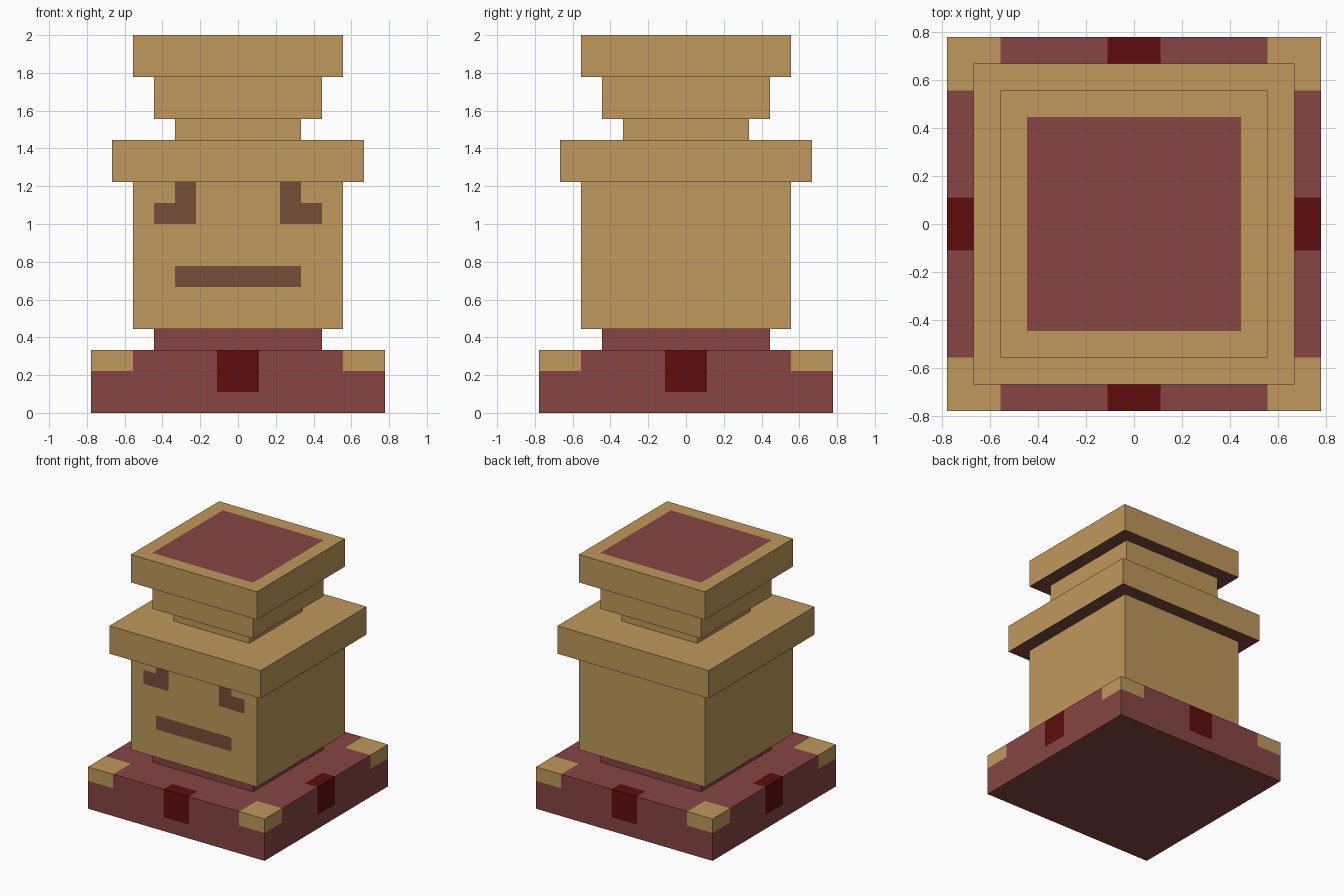
import bpy
import bmesh
from mathutils import Vector

default = bpy.data.objects.get("Cube")
if default:
    bpy.data.objects.remove(default, do_unlink=True)

U = 1 / 9  # block unit; all part sizes below are in these units


def make_material(name, hex_code):
    def linear(v):
        return v / 12.92 if v <= 0.04045 else ((v + 0.055) / 1.055) ** 2.4
    rgb = [linear(int(hex_code[i:i + 2], 16) / 255) for i in (0, 2, 4)]
    mat = bpy.data.materials.new(name)
    mat.use_nodes = True
    mat.diffuse_color = (*rgb, 1)
    mat.node_tree.nodes["Principled BSDF"].inputs["Base Color"].default_value = (*rgb, 1)
    return mat


MATERIALS = [
    make_material("sandy_tan", "BF985B"),
    make_material("brick_red", "864542"),
    make_material("deep_red", "5F0C0D"),
    make_material("face_brown", "754F3A"),
]
TAN, RED, DEEP, BROWN = range(4)


def block(name, half, bottom, top, rule, side_cuts=(), height_cuts=()):
    """Square block, cut along the given lines, coloured face by face."""
    bm = bmesh.new()
    bmesh.ops.create_cube(bm, size=1)
    for v in bm.verts:
        v.co = Vector((v.co.x * 2 * half, v.co.y * 2 * half,
                       bottom if v.co.z < 0 else top))
    planes = [(axis, sign * c) for c in side_cuts for axis in (0, 1) for sign in (-1, 1)]
    planes += [(2, c) for c in height_cuts]
    for axis, offset in planes:
        normal = Vector((0, 0, 0))
        normal[axis] = 1
        bmesh.ops.bisect_plane(bm, geom=bm.verts[:] + bm.edges[:] + bm.faces[:],
                               plane_co=normal * offset, plane_no=normal)
    bm.normal_update()
    for f in bm.faces:
        f.material_index = rule(f.calc_center_median(), f.normal, half)
    bmesh.ops.scale(bm, vec=(U, U, U), verts=bm.verts)
    mesh = bpy.data.meshes.new(name)
    bm.to_mesh(mesh)
    bm.free()
    for mat in MATERIALS:
        mesh.materials.append(mat)
    obj = bpy.data.objects.new(name, mesh)
    bpy.context.collection.objects.link(obj)
    return obj


# Colour rules: c is the face centre, n its normal, h the block's half width
def plain_red(c, n, h):
    return RED


def tan_tier(c, n, h):
    if n.z < -0.5:  # underside: brown with red corners
        return RED if min(abs(c.x), abs(c.y)) > h - 1 else BROWN
    return TAN


def top_tier(c, n, h):
    if n.z > 0.5 and max(abs(c.x), abs(c.y)) < h - 1:
        return RED
    return tan_tier(c, n, h)


def base_rule(c, n, h):
    near, far = sorted((abs(c.x), abs(c.y)))
    if n.z < -0.5:
        return RED
    if near > h - 2 and c.z > 2:  # corner caps
        return TAN
    if near < 1 and far > h - 1 and c.z > 1:  # clasps on each side
        return DEEP
    return RED


def head_rule(c, n, h):
    if n.y < -0.5:
        x = abs(c.x)
        mouth = x < 3 and 6 < c.z < 7
        eye = (2 < x < 3 and c.z > 9) or (3 < x < 4 and 9 < c.z < 10)
        return BROWN if mouth or eye else TAN
    return tan_tier(c, n, h)


# Base and neck
block("base", 7, 0, 3, base_rule, (1, 5, 6), (1, 2))
block("neck", 4, 3, 4, plain_red)

# Head with eyes and mouth on the front
block("head", 5, 4, 11, head_rule, (2, 3, 4), (6, 7, 9, 10))

# Stepped hat
block("hat_brim", 6, 11, 13, tan_tier, (5,))
block("hat_stem", 3, 13, 14, tan_tier, (2,))
block("hat_middle", 4, 14, 16, tan_tier, (3,))
block("hat_top", 5, 16, 18, top_tier, (4,))
